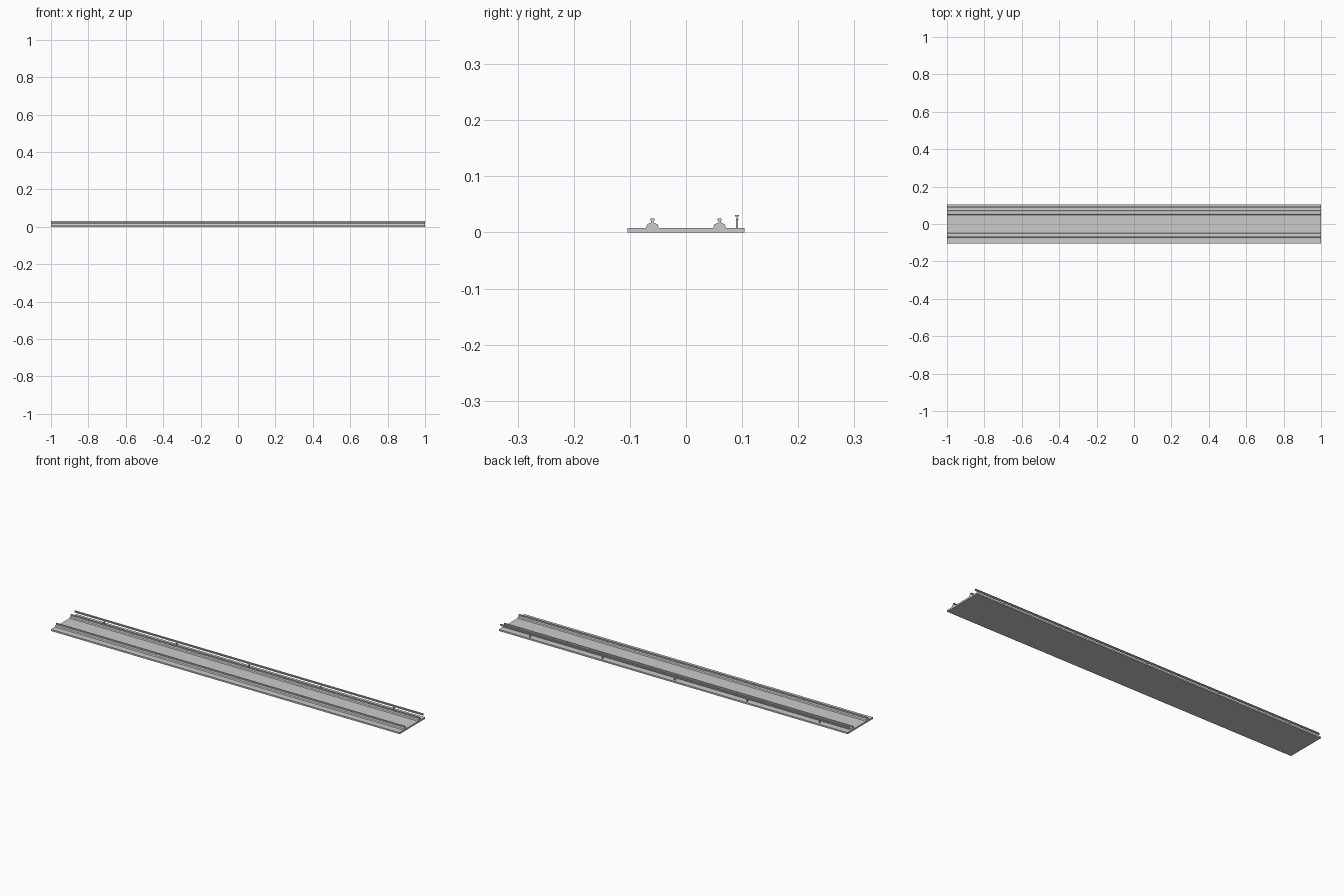
import bpy, bmesh

if "Cube" in bpy.data.objects:
    bpy.data.objects.remove(bpy.data.objects["Cube"])

grey = bpy.data.materials.new("concrete grey")
grey.diffuse_color = (0.6, 0.6, 0.6, 1)
grey.use_nodes = True
grey.node_tree.nodes["Principled BSDF"].inputs["Base Color"].default_value = grey.diffuse_color


def extrude(name, points, x0, x1):
    """Extrude a closed (y, z) profile along x."""
    bm = bmesh.new()
    face = bm.faces.new([bm.verts.new((x0, y, z)) for y, z in points])
    out = bmesh.ops.extrude_face_region(bm, geom=[face])
    moved = [v for v in out["geom"] if isinstance(v, bmesh.types.BMVert)]
    bmesh.ops.translate(bm, verts=moved, vec=(x1 - x0, 0, 0))
    bmesh.ops.recalc_face_normals(bm, faces=bm.faces[:])
    mesh = bpy.data.meshes.new(name)
    bm.to_mesh(mesh)
    bm.free()
    mesh.materials.append(grey)
    ob = bpy.data.objects.new(name, mesh)
    bpy.context.collection.objects.link(ob)
    return ob


def symmetric(half, yc):
    """Mirror a half profile of (half width, z), bottom to top, about yc."""
    return [(yc + w, z) for w, z in half] + [(yc - w, z) for w, z in reversed(half)]


# Track bed slab
extrude("track_bed", symmetric([(0.104, 0), (0.104, 0.008)], 0), -1, 1)

# Running rails on stepped plinths
plinth = [(0.0115, 0.008), (0.009, 0.0145), (0.0065, 0.0155)]
rail = [(0.0065, 0.0155), (0.0055, 0.0165), (0.002, 0.0175),
        (0.002, 0.0205), (0.0036, 0.0215), (0.0036, 0.0245)]
for side, y in (("left", 0.06), ("right", -0.06)):
    extrude("rail_plinth_" + side, symmetric(plinth, y), -1, 1)
    extrude("running_rail_" + side, symmetric(rail, y), -1, 1)

# Power rail carried on short posts
power = [(0.0022, 0.022), (0.0022, 0.0235), (0.001, 0.0245),
         (0.001, 0.0275), (0.0035, 0.0285), (0.0035, 0.031)]
extrude("power_rail", symmetric(power, 0.091), -1, 1)
for i in range(5):
    x = (i - 2) * 0.415
    extrude(f"power_rail_post_{i + 1}",
            symmetric([(0.0018, 0.008), (0.0018, 0.022)], 0.091), x - 0.003, x + 0.003)
